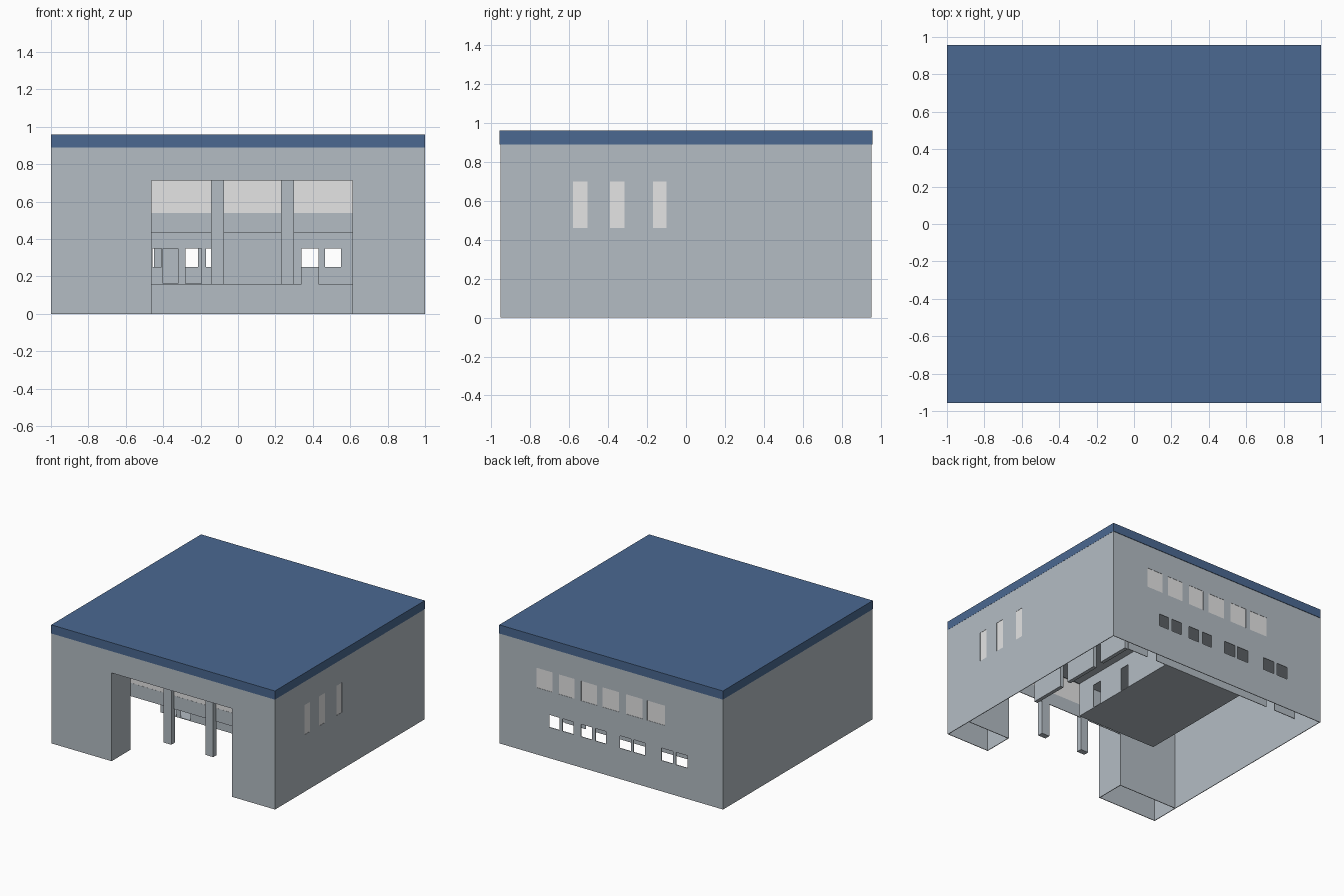
import bpy, bmesh
from mathutils import Vector

if "Cube" in bpy.data.objects:
    bpy.data.objects.remove(bpy.data.objects["Cube"])


def material(name, rgb):
    m = bpy.data.materials.new(name)
    m.diffuse_color = (*rgb, 1)
    m.use_nodes = True
    m.node_tree.nodes["Principled BSDF"].inputs["Base Color"].default_value = m.diffuse_color
    return m


GREY = material("wall_grey", (0.455, 0.505, 0.55))
BLUE = material("roof_blue", (0.069, 0.14, 0.283))
GLASS = material("pale_glass", (0.78, 0.78, 0.78))
T = 0.005                           # wall thickness


def finish(name, bm, mat):
    bmesh.ops.recalc_face_normals(bm, faces=bm.faces[:])
    me = bpy.data.meshes.new(name)
    bm.to_mesh(me)
    bm.free()
    me.materials.append(mat)
    ob = bpy.data.objects.new(name, me)
    bpy.context.collection.objects.link(ob)
    return ob


def box(name, x, y, z, mat=GREY):
    bm = bmesh.new()
    bmesh.ops.create_cube(bm, size=1)
    for v in bm.verts:
        v.co = Vector([r[0] + (c + 0.5) * (r[1] - r[0]) for r, c in zip((x, y, z), v.co)])
    return finish(name, bm, mat)


def wall(name, axis, pos, span, z, holes=(), thick=T):
    """Upright wall at axis = pos, pierced by holes (u0, u1, z0, z1)."""
    us = sorted({*span, *(u for h in holes for u in h[:2])})
    zs = sorted({*z, *(v for h in holes for v in h[2:])})
    bm = bmesh.new()
    grid = {}

    def vert(u, v):
        if (u, v) not in grid:
            grid[u, v] = bm.verts.new((pos, u, v) if axis == "x" else (u, pos, v))
        return grid[u, v]

    for u0, u1 in zip(us, us[1:]):
        for z0, z1 in zip(zs, zs[1:]):
            cu, cz = (u0 + u1) / 2, (z0 + z1) / 2
            if not any(h[0] < cu < h[1] and h[2] < cz < h[3] for h in holes):
                bm.faces.new([vert(u0, z0), vert(u1, z0), vert(u1, z1), vert(u0, z1)])
    ext = bmesh.ops.extrude_face_region(bm, geom=bm.faces[:])
    shift = Vector((thick, 0, 0)) if axis == "x" else Vector((0, thick, 0))
    for e in ext["geom"]:
        if isinstance(e, bmesh.types.BMVert):
            e.co += shift
    return finish(name, bm, GREY)


W, D, TOP = 0.999, 0.953, 0.89
L, R, HEAD = -0.463, 0.613, 0.713   # entrance opening
BAY = -0.71                         # line of the recessed bays
FLOOR, DECK = 0.157, 0.433          # inner floor and deck undersides
DOOR = 0.35

# roof
box("roof", (-1, 1), (-0.957, 0.957), (TOP, 0.96), BLUE)

# outer walls
wall("front_wall", "y", -D, (-W, W), (0, TOP), [(L, R, 0, HEAD)])
wall("left_wall", "x", -W, (-D, D), (0, TOP))

side = [(-0.58, -0.505), (-0.39, -0.315), (-0.17, -0.10)]
wall("right_wall", "x", W - T, (-D, D), (0, TOP), [(a, b, 0.46, 0.70) for a, b in side])
for a, b in side:
    box("side_window", (W - 0.004, W - 0.002), (a, b), (0.46, 0.70), GLASS)

upper = [(-0.48, -0.32), (-0.28, -0.13), (-0.07, 0.08), (0.13, 0.27), (0.33, 0.47), (0.525, 0.67)]
lower = [(-0.68, -0.58), (-0.55, -0.45), (-0.30, -0.20), (-0.175, -0.075),
         (0.05, 0.14), (0.175, 0.27), (0.34, 0.435), (0.465, 0.555)]
wall("back_wall", "y", D - T, (-W, W), (0, TOP),
     [(a, b, 0.54, 0.70) for a, b in upper] + [(a, b, 0.25, DOOR) for a, b in lower])
for a, b in upper:
    box("back_window", (a, b), (D - 0.004, D - 0.002), (0.54, 0.70), GLASS)

# hollow entrance piers
for x0, x1, reveal in ((-W, L, L - T), (R, W, R)):
    wall("pier_reveal", "x", reveal, (-D, BAY), (0, HEAD))
    wall("pier_back", "y", BAY - T, (x0, x1), (0, HEAD))

# ceiling, bay beam, glazing and columns
box("ceiling", (-W + T, W - T), (-D + T, D - T), (HEAD, HEAD + T))
box("bay_beam", (L, R), (BAY, BAY + T), (DECK, 0.54))
box("bay_glazing", (L, R), (BAY + 0.001, BAY + 0.004), (0.54, HEAD), GLASS)
for cx in (-0.11, 0.265):
    box("column", (cx - 0.035, cx + 0.035), (BAY - 0.035, BAY + 0.01), (FLOOR, HEAD))

# inner rooms with a rear corridor, under a deck
RY, RX, BY = -0.33, 0.25, 0.66
box("room_floor", (L, RX), (RY, BY), (FLOOR, FLOOR + T))
box("room_deck", (L, R), (RY, D - T), (DECK, DECK + T))
box("side_deck", (R, W - T), (BAY, D - T), (DECK, DECK + T))
box("corridor_deck", (-W + T, L), (0.42, D - T), (DECK, DECK + T))
wall("room_front", "y", RY, (L, RX), (FLOOR, DECK),
     [(L + 0.002, -0.41, 0.25, DOOR), (-0.40, -0.32, FLOOR + T, DOOR),
      (-0.28, -0.195, FLOOR + T, DOOR), (-0.17, -0.12, 0.25, DOOR)])
wall("room_right", "x", RX - T, (RY, BY), (FLOOR, DECK),
     [(-0.17, -0.09, FLOOR + T, DOOR), (0.15, 0.23, FLOOR + T, DOOR)])
wall("room_left", "x", L, (RY, BY), (FLOOR, DECK))
wall("room_back", "y", BY, (-W, R), (FLOOR, DECK),
     [(-0.80, -0.72, FLOOR, DOOR), (L + 0.007, -0.41, 0.25, DOOR), (-0.28, -0.215, 0.25, DOOR),
      (-0.17, -0.10, 0.25, DOOR), (0.34, 0.43, FLOOR, DOOR), (0.465, 0.55, 0.25, DOOR)])
wall("side_room_wall", "x", R, (-0.38, BY), (FLOOR, DECK),
     [(-0.08, 0.0, FLOOR, DOOR), (0.3, 0.38, FLOOR, DOOR)], 0.03)
